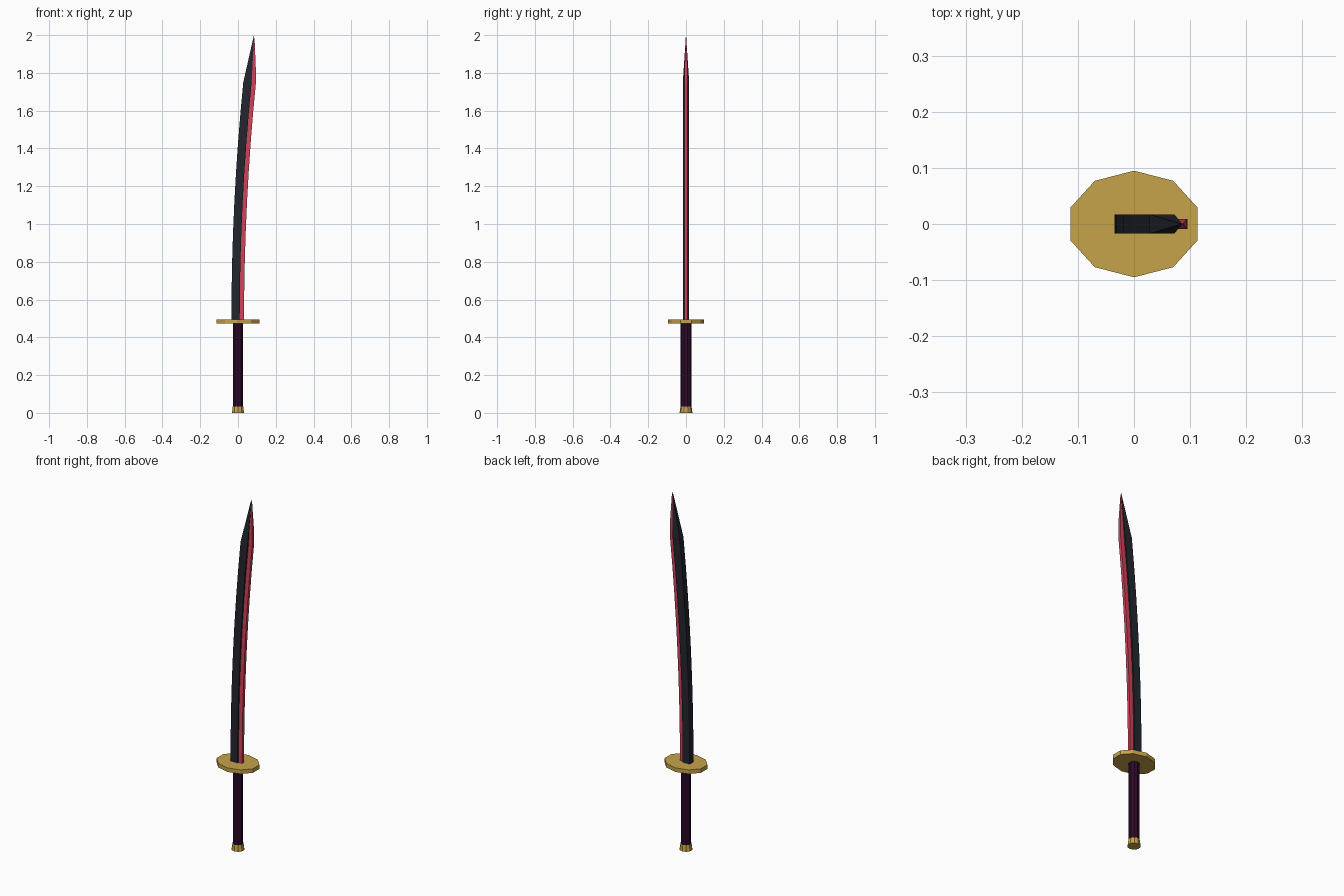
import bpy, math

if "Cube" in bpy.data.objects:
    bpy.data.objects.remove(bpy.data.objects["Cube"])


def material(name, rgb):
    m = bpy.data.materials.new(name)
    m.diffuse_color = (*rgb, 1)
    m.use_nodes = True
    m.node_tree.nodes["Principled BSDF"].inputs["Base Color"].default_value = m.diffuse_color
    return m


GOLD = material("gold", (0.57, 0.37, 0.07))
GRIP = material("dark plum", (0.028, 0.003, 0.023))
STEEL = material("dark steel", (0.016, 0.019, 0.027))
EDGE = material("crimson", (0.64, 0.055, 0.105))


def loft(name, rings, mat):
    """Join equally sized rings of points with quads and cap both ends."""
    n = len(rings[0])
    verts = [p for r in rings for p in r]
    faces = [(k * n + i, k * n + (i + 1) % n, (k + 1) * n + (i + 1) % n, (k + 1) * n + i)
             for k in range(len(rings) - 1) for i in range(n)]
    faces.append(tuple(reversed(range(n))))
    faces.append(tuple(range(len(verts) - n, len(verts))))
    me = bpy.data.meshes.new(name)
    me.from_pydata(verts, [], faces)
    me.materials.append(mat)
    ob = bpy.data.objects.new(name, me)
    bpy.context.collection.objects.link(ob)
    return ob


def oval(rx, ry, z, n=10):
    return [(rx * math.cos(math.pi / 2 + i * math.tau / n),
             ry * math.sin(math.pi / 2 + i * math.tau / n), z) for i in range(n)]


def slab(x0, x1, t, z):
    return [(x0, -t, z), (x1, -t, z), (x1, t, z), (x0, t, z)]


# Hilt: flared pommel, grip and oval guard
loft("pommel", [oval(.034, .034, 0), oval(.029, .029, .035)], GOLD)
loft("grip", [oval(.028, .028, .03), oval(.028, .028, .48)], GRIP)
loft("guard", [oval(.119, .095, .472), oval(.119, .095, .495)], GOLD)

# Blade: curved dark body and thinner cutting edge, each ending in a point
heights = [.485 + (1.75 - .485) * i / 8 for i in range(9)]


def bend(z):
    return .063 * ((z - .485) / 1.265) ** 2


body = [slab(-.035 + bend(z), .009 + bend(z), .017, z) for z in heights]
body.append(slab(.0845, .0855, .0004, 2.0))
loft("blade_body", body, STEEL)

edge = [slab(.005 + bend(z), .032 + bend(z), .0085, z) for z in heights]
edge.append(slab(.072, .0945, .0085, 1.82))
edge.append(slab(.0855, .0875, .0006, 1.985))
loft("cutting_edge", edge, EDGE)
